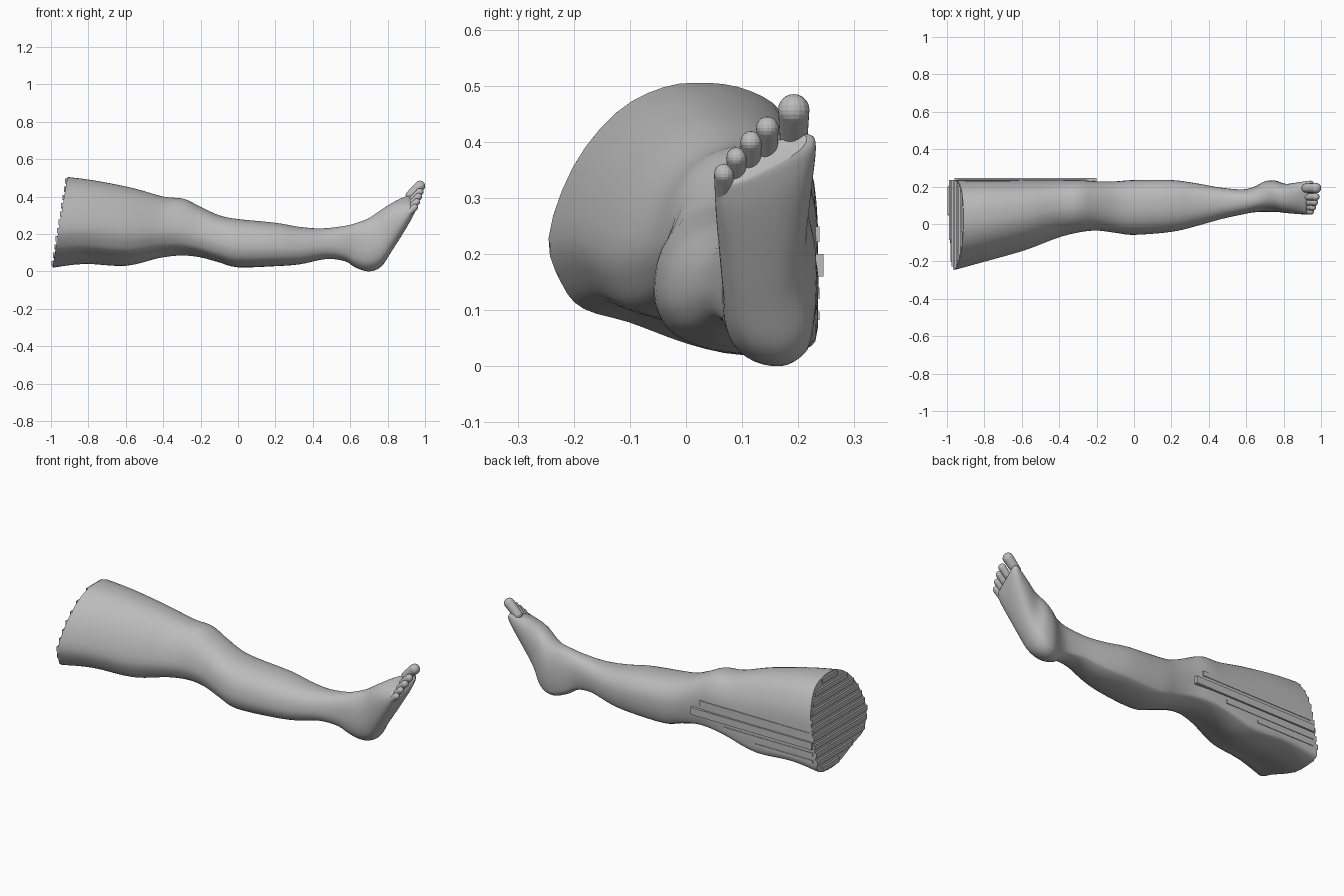
import bpy, bmesh, math
from mathutils import Vector

if "Cube" in bpy.data.objects:
    bpy.data.objects.remove(bpy.data.objects["Cube"])

grey = bpy.data.materials.new("plain_grey")
grey.use_nodes = True
colour = (0.5, 0.5, 0.5, 1)
grey.diffuse_color = colour
grey.node_tree.nodes["Principled BSDF"].inputs["Base Color"].default_value = colour


def finish(bm, name, smooth=True):
    bmesh.ops.recalc_face_normals(bm, faces=bm.faces)
    mesh = bpy.data.meshes.new(name)
    bm.to_mesh(mesh)
    bm.free()
    mesh.materials.append(grey)
    obj = bpy.data.objects.new(name, mesh)
    bpy.context.collection.objects.link(obj)
    if smooth:
        bpy.ops.object.select_all(action="DESELECT")
        obj.select_set(True)
        bpy.context.view_layer.objects.active = obj
        bpy.ops.object.shade_smooth_by_angle(angle=math.radians(45))
    return obj


def box(name, low, high):
    bm = bmesh.new()
    bmesh.ops.create_cube(bm, size=1)
    for v in bm.verts:
        v.co = [a + (b - a) * (c + 0.5) for a, b, c in zip(low, high, v.co)]
    return finish(bm, name, False)


def spline(points, steps, closed):
    """Catmull-Rom curve through tuples of any length."""
    n = len(points)
    pick = (lambda i: points[i % n]) if closed else (lambda i: points[max(0, min(n - 1, i))])
    out = []
    for i in range(n if closed else n - 1):
        quad = [pick(i + k) for k in (-1, 0, 1, 2)]
        for s in range(steps):
            t = s / steps
            out.append([b + 0.5 * t * (c - a + t * (2*a - 5*b + 4*c - d + t * (3*(b - c) + d - a)))
                        for a, b, c, d in zip(*quad)])
    if not closed:
        out.append(list(points[-1]))
    return out


def ramp(x, a, b):
    t = max(0, min(1, (x - a) / (b - a)))
    return t * t * (3 - 2 * t)


# Cross-section of the thigh in unit coordinates, flat low on the back
outline = [(0, .43), (.05, .26), (.13, .17), (.3, .12), (.52, .04), (.72, 0), (.94, .02),
           (1, .1), (1, .47), (.97, .7), (.87, .89), (.75, .97), (.6, 1), (.43, .985),
           (.25, .89), (.09, .69)]
section = [[max(0, min(1, c)) for c in p] for p in spline(outline, 3, True)]


def rounded(u, v):
    a = math.atan2(v - .5, u - .5)
    c, s = math.cos(a), math.sin(a)
    r = .5 / (abs(c) ** 2.4 + abs(s) ** 2.4) ** (1 / 2.4)
    return .5 + r * c, .5 + r * s


def fit(values):
    low, high = min(values), max(values)
    return [(v - low) / (high - low) for v in values]


def blended(amount):
    """Section mixed towards a rounded one, filling the unit square."""
    mixed = [[a + (b - a) * amount for a, b in zip(p, rounded(*p))] for p in section]
    return list(zip(*(fit(axis) for axis in zip(*mixed))))


# Stations along the leg: underside x, z; upper side x, z; front y, back y
stations = [
    (-.992, .02, -.912, .505, -.245, .235),
    (-.82, .04, -.76, .485, -.2, .235),
    (-.6, .03, -.56, .445, -.14, .235),
    (-.42, .072, -.4, .4, -.075, .235),
    (-.3, .085, -.29, .388, -.045, .235),
    (-.2, .075, -.2, .345, -.035, .228),
    (-.1, .048, -.1, .3, -.047, .228),
    (0, .022, 0, .28, -.058, .235),
    (.2, .028, .2, .26, -.042, .235),
    (.33, .038, .33, .238, -.012, .218),
    (.47, .066, .45, .23, .025, .195),
    (.57, .055, .58, .245, .05, .185),
    (.63, .02, .65, .265, .062, .198),
    (.7, .0, .7, .285, .065, .228),
    (.765, .025, .745, .315, .065, .232),
    (.82, .105, .79, .345, .06, .215),
    (.88, .2, .845, .375, .055, .222),
    (.93, .285, .895, .39, .052, .23),
    (.953, .335, .92, .395, .055, .23),
    (.957, .35, .935, .39, .07, .215),
]

# Leg and foot as one lofted skin
bm = bmesh.new()
rings = []
for xb, zb, xt, zt, y0, y1 in spline(stations, 4, False):
    x = (xb + xt) / 2
    tilt = .07 * ramp(x, .74, .93)
    ring = []
    for u, v in blended(.7 * ramp(x, -.5, -.05) + .25 * ramp(x, .7, .85)):
        lean = tilt * (u - .5)
        ring.append(bm.verts.new((xb + (xt - xb) * v + .4 * lean, y0 + (y1 - y0) * u,
                                  zb + (zt - zb) * v + lean)))
    rings.append(ring)
for a, b in zip(rings, rings[1:]):
    for i in range(len(a)):
        j = (i + 1) % len(a)
        bm.faces.new((a[i], a[j], b[j], b[i]))
bm.faces.new(rings[0])
bm.faces.new(rings[-1])
finish(bm, "leg_and_foot")

# Toes: hulls around a root ball and a fuller tip ball
toes = [("big_toe", (.973, .192, .457), .028), ("second_toe", (.972, .145, .425), .02),
        ("third_toe", (.965, .116, .4), .019), ("fourth_toe", (.956, .09, .372), .018),
        ("little_toe", (.945, .068, .343), .018)]
for name, tip, radius in toes:
    bm = bmesh.new()
    for offset, scale in ((Vector(), 1), (Vector((-.052, 0, -.05)), .88)):
        ball = bmesh.ops.create_uvsphere(bm, u_segments=16, v_segments=10, radius=radius * scale)
        bmesh.ops.translate(bm, verts=ball["verts"], vec=Vector(tip) + offset)
    hull = bmesh.ops.convex_hull(bm, input=bm.verts)
    loose = {g for g in hull["geom_interior"] if isinstance(g, bmesh.types.BMVert)}
    bmesh.ops.delete(bm, geom=list(loose), context="VERTS")
    finish(bm, name)


# Horizontal ridges across the slanted cut of the thigh
def span(v):
    hits = []
    for (u0, v0), (u1, v1) in zip(section, section[1:] + section[:1]):
        if (v0 - v) * (v1 - v) < 0:
            hits.append(u0 + (u1 - u0) * (v - v0) / (v1 - v0))
    return min(hits), max(hits)


count = 11
for i in range(count):
    v = (i + .5) / count
    ends = [span(v - .32 / count), span(v + .32 / count)]
    u0, u1 = max(e[0] for e in ends), min(e[1] for e in ends)
    x, z = -1 + .08 * v, .02 + .485 * v
    box(f"cut_ridge_{i + 1}", (x, -.245 + .48 * u0, z - .014),
        (x + .014, -.245 + .48 * u1, z + .014))

# Long ridges on the flat back of the thigh
for i, (x0, x1, z, y, half) in enumerate([(-.96, -.6, .09, .238, .008),
                                          (-.96, -.4, .13, .238, .01),
                                          (-.96, -.2, .18, .245, .02),
                                          (-.94, -.25, .235, .238, .014)]):
    box(f"back_ridge_{i + 1}", (x0, .225, z - half), (x1, y, z + half))
